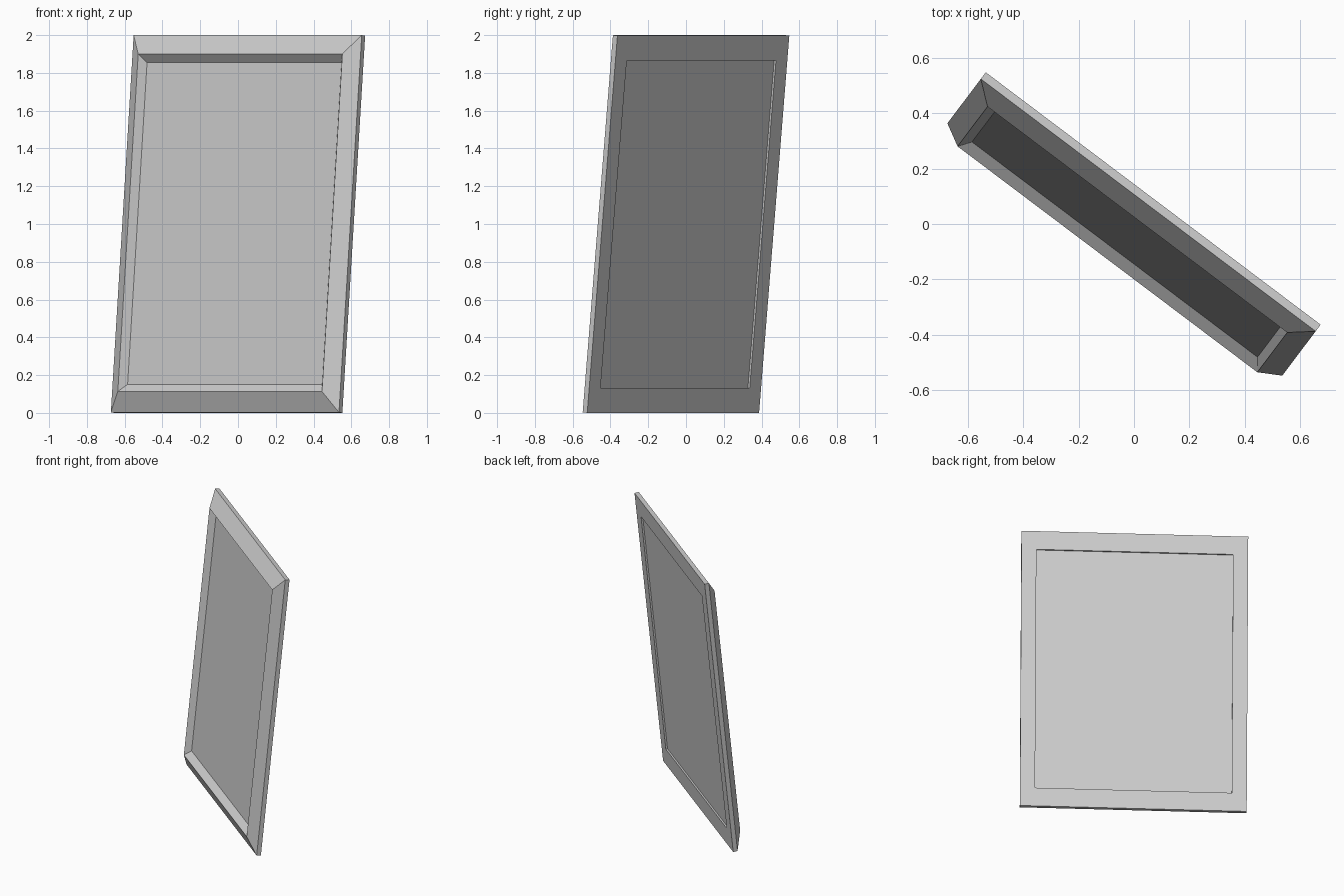
import bpy, bmesh, math
from mathutils import Matrix, Vector

if "Cube" in bpy.data.objects:
    bpy.data.objects.remove(bpy.data.objects["Cube"])

HALF_W, HALF_H = 0.756, 1.0035
ROT = Matrix.Rotation(math.radians(-37), 4, 'Z') @ Matrix.Rotation(-0.1, 4, 'X')


def ring(bm, scale, depth):
    """Rectangle of four corners, scaled from the outer outline, at a depth towards the front."""
    return [bm.verts.new((sx * HALF_W * scale, -depth, sz * HALF_H * scale))
            for sx, sz in ((-1, -1), (1, -1), (1, 1), (-1, 1))]


def make(name, profile, closed):
    bm = bmesh.new()
    rings = [ring(bm, s, d) for s, d in profile]
    pairs = list(zip(rings, rings[1:]))
    if closed:
        pairs.append((rings[-1], rings[0]))
    else:
        bm.faces.new(rings[0])
        bm.faces.new(rings[-1])
    for a, b in pairs:
        for i in range(4):
            j = (i + 1) % 4
            bm.faces.new((a[i], a[j], b[j], b[i]))
    bmesh.ops.recalc_face_normals(bm, faces=bm.faces)
    bm.transform(ROT)
    mesh = bpy.data.meshes.new(name)
    bm.to_mesh(mesh)
    bm.free()
    obj = bpy.data.objects.new(name, mesh)
    bpy.context.collection.objects.link(obj)
    return obj


# mitred frame: back edge, outer side, raised inner lip, sloped inner wall, back rebate
frame = make("frame", [(1, 0), (1, 0.03), (0.895, 0.085),
                       (0.853, 0.045), (0.868, 0.012), (0.868, 0)], True)
# flat picture panel set into the frame
panel = make("panel", [(0.868, 0.012), (0.853, 0.045)], False)

# stand on the ground, centred
pts = [v.co for v in frame.data.vertices]
lo = Vector([min(p[i] for p in pts) for i in range(3)])
hi = Vector([max(p[i] for p in pts) for i in range(3)])
shift = Matrix.Translation((-(lo.x + hi.x) / 2, -(lo.y + hi.y) / 2, -lo.z))
for obj in (frame, panel):
    obj.data.transform(shift)
